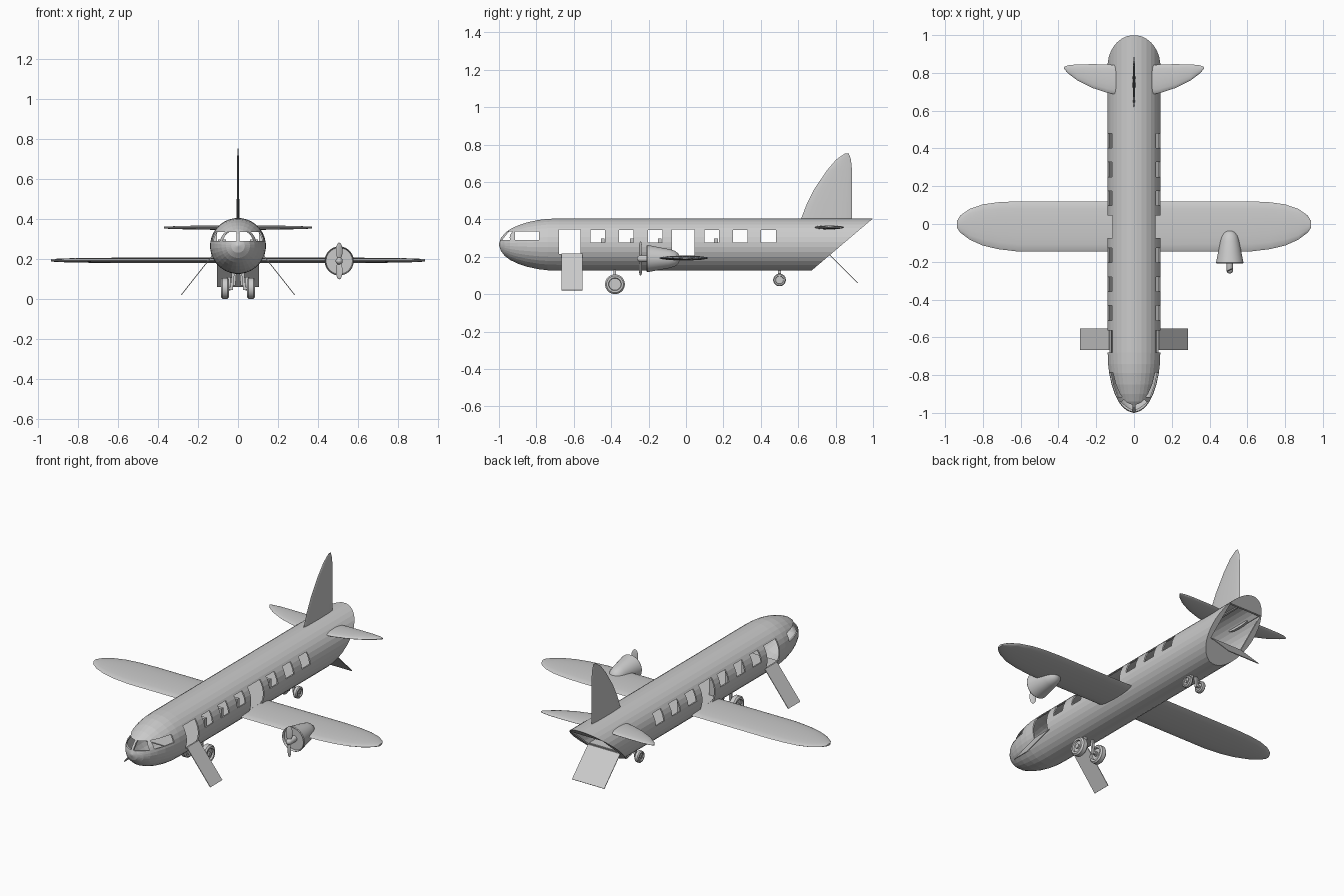
import bpy, bmesh, math
from mathutils import Vector, Matrix

cube = bpy.data.objects.get("Cube")
if cube:
    bpy.data.objects.remove(cube, do_unlink=True)

grey = bpy.data.materials.new("light_grey")
grey.use_nodes = True
GREY = (0.6, 0.6, 0.6, 1)
grey.diffuse_color = GREY
grey.node_tree.nodes["Principled BSDF"].inputs["Base Color"].default_value = GREY

AXIS_Z = 0.265
RADIUS = 0.14
WALL = 0.008


def make(name, bm):
    bmesh.ops.recalc_face_normals(bm, faces=bm.faces)
    mesh = bpy.data.meshes.new(name)
    bm.to_mesh(mesh)
    bm.free()
    mesh.materials.append(grey)
    ob = bpy.data.objects.new(name, mesh)
    bpy.context.collection.objects.link(ob)
    return ob


def smooth(ob, angle=35):
    bpy.ops.object.select_all(action='DESELECT')
    ob.select_set(True)
    bpy.context.view_layer.objects.active = ob
    bpy.ops.object.shade_smooth_by_angle(angle=math.radians(angle))


def box(name, lo, hi):
    bm = bmesh.new()
    lo, hi = Vector(lo), Vector(hi)
    bmesh.ops.create_cube(bm, size=1, matrix=Matrix.Translation((lo + hi) / 2)
                          @ Matrix.Diagonal((*(hi - lo), 1)))
    return make(name, bm)


def skin(bm, rings):
    """Join equal rings of points with quads and cap both ends."""
    loops = [[bm.verts.new(p) for p in ring] for ring in rings]
    n = len(loops[0])
    for a, b in zip(loops, loops[1:]):
        for i in range(n):
            bm.faces.new((a[i], a[(i + 1) % n], b[(i + 1) % n], b[i]))
    bm.faces.new(loops[0])
    bm.faces.new(loops[-1])


def lathe(profile, centre, sides=32, axis='Y'):
    """Revolve (position, radius) pairs about a line along Y or X."""
    cx, cy, cz = centre
    rings = []
    for pos, r in profile:
        ring = []
        for i in range(sides):
            a = 2 * math.pi * (i + 0.5) / sides
            u, v = r * math.cos(a), r * math.sin(a)
            ring.append((cx + u, cy + pos, cz + v) if axis == 'Y'
                        else (cx + pos, cy + u, cz + v))
        rings.append(ring)
    bm = bmesh.new()
    skin(bm, rings)
    return bm


def foil(name, stations, half_thick, place):
    """Loft a lens section along (span, leading, trailing) stations."""
    widest = max(t - l for _, l, t in stations)
    rings = []
    for span, lead, trail in stations:
        mid, half = (lead + trail) / 2, (trail - lead) / 2
        thick = half_thick * (0.35 + 0.65 * 2 * half / widest)
        rings.append([place(span, mid + half * math.cos(a), thick * math.sin(a))
                      for a in (2 * math.pi * i / 16 for i in range(16))])
    bm = bmesh.new()
    skin(bm, rings)
    smooth(make(name, bm), 40)


def panel(name, a, b, width, thick=0.004):
    """Thin plate running from edge centre a to edge centre b."""
    a, b, w = Vector(a), Vector(b), Vector(width) / 2
    n = (b - a).cross(w).normalized() * thick / 2
    bm = bmesh.new()
    skin(bm, [[p - w - n, p + w - n, p + w + n, p - w + n] for p in (a, b)])
    make(name, bm)


# Fuselage: revolved body, sliced on a slant at the tail, then hollowed
def hull(name, inset):
    profile = [(-1 + inset, 0.004), (-0.99 + inset, 0.034), (-0.97 + inset, 0.06),
               (-0.94, 0.083), (-0.9, 0.102), (-0.85, 0.119), (-0.79, 0.132),
               (-0.74, 0.138), (-0.68, RADIUS), (1.1, RADIUS)]
    bm = lathe([(y, max(0.003, r - inset)) for y, r in profile], (0, 0, AXIS_Z))
    normal = Vector((0, 0.28, -0.33)).normalized()
    point = Vector((0, 0.67, 0.125)) - normal * inset
    cut = bmesh.ops.bisect_plane(bm, geom=bm.verts[:] + bm.edges[:] + bm.faces[:],
                                 plane_co=point, plane_no=normal, clear_outer=True)
    edges = [e for e in cut['geom_cut'] if isinstance(e, bmesh.types.BMEdge)]
    bmesh.ops.contextual_create(bm, geom=edges)
    return make(name, bm)


fuselage = hull("fuselage", 0)
cutters = [hull("cabin_cutter", WALL)]

# Door and window openings pass through both sides
openings = [(-0.68, -0.565, 0.215, 0.345), (-0.075, 0.045, 0.205, 0.345),
            (-0.915, -0.785, 0.29, 0.335)]
openings += [(y, y + 0.078, 0.275, 0.343)
             for y in (-0.51, -0.358, -0.204, 0.098, 0.25, 0.402)]
for y0, y1, z0, z1 in openings:
    cutters.append(box("opening_cutter", (-0.3, y0, z0), (0.3, y1, z1)))

# Two windscreen panes either side of a centre post
for s in (-1, 1):
    bm = bmesh.new()
    shape = [(0.007, 0.29), (0.078, 0.29), (0.055, 0.335), (0.007, 0.335)]
    skin(bm, [[(s * x, y, z) for x, z in shape] for y in (-1.1, -0.925)])
    cutters.append(make("windscreen_cutter", bm))

# Rear hatch opening in the slanted tail
cutters.append(box("hatch_cutter", (-0.105, 0.72, 0.21), (0.105, 1.2, 0.35)))

for c in cutters:
    c.hide_render = True
    mod = fuselage.modifiers.new("cut", 'BOOLEAN')
    mod.operation, mod.solver, mod.object = 'DIFFERENCE', 'EXACT', c
bpy.context.view_layer.update()
graph = bpy.context.evaluated_depsgraph_get()
cut_mesh = bpy.data.meshes.new_from_object(fuselage.evaluated_get(graph))
fuselage.modifiers.clear()
fuselage.data = cut_mesh
for c in cutters:
    bpy.data.objects.remove(c, do_unlink=True)

# Cabin floor, seats and open ramps
box("cabin_floor", (-0.118, -0.7, 0.2), (0.118, 0.74, 0.206))
for y in (-0.445, -0.29, -0.14, 0.16):
    for s in (-1, 1):
        box("seat_back", (s * 0.08 - 0.02, y - 0.01, 0.206),
            (s * 0.08 + 0.02, y + 0.01, 0.297))
for s, side in ((1, "left"), (-1, "right")):
    panel(side + "_door_ramp", (s * 0.13, -0.61, 0.215), (s * 0.284, -0.61, 0.02),
          (0, 0.112, 0))
panel("rear_ramp", (0, 0.768, 0.21), (0, 0.918, 0.06), (0.212, 0, 0))

# Wings, stabilisers and fin
wing = [(0.1, -0.145, 0.12), (0.62, -0.145, 0.12), (0.72, -0.133, 0.115),
        (0.8, -0.114, 0.104), (0.87, -0.083, 0.08), (0.92, -0.045, 0.045),
        (0.937, -0.02, 0.015)]
stabiliser = [(0.09, 0.685, 0.84), (0.14, 0.694, 0.845), (0.22, 0.72, 0.846),
              (0.3, 0.76, 0.845), (0.35, 0.798, 0.84), (0.37, 0.822, 0.832)]
fin = [(0.39, 0.61, 0.888), (0.48, 0.645, 0.888), (0.56, 0.685, 0.888),
       (0.66, 0.752, 0.888), (0.72, 0.803, 0.882), (0.752, 0.85, 0.87)]
for s, side in ((1, "left"), (-1, "right")):
    foil(side + "_wing", wing, 0.013, lambda u, v, t: (s * u, v, 0.193 + t))
    foil(side + "_stabiliser", stabiliser, 0.011,
         lambda u, v, t: (s * u, v, 0.357 + t))
foil("tail_fin", fin, 0.007, lambda u, v, t: (t, v, u))

# Single engine with spinner and two-bladed propeller
EX, EZ = 0.507, 0.19
cowl = [(-0.195, 0.06), (-0.195, 0.066), (-0.21, 0.07), (-0.205, 0.073), (-0.15, 0.062),
        (-0.09, 0.051), (-0.06, 0.042), (-0.042, 0.028), (-0.03, 0.004)]
smooth(make("engine_cowl", lathe(cowl, (EX, 0, EZ))), 40)
spinner = [(-0.262, 0.004), (-0.257, 0.013), (-0.245, 0.018), (-0.19, 0.018)]
smooth(make("propeller_hub", lathe(spinner, (EX, 0, EZ), 16)), 40)
for s in (-1, 1):
    bm = bmesh.new()
    bmesh.ops.create_uvsphere(bm, u_segments=16, v_segments=10, radius=1,
                              matrix=Matrix.Translation((EX, -0.243, EZ + s * 0.05))
                              @ Matrix.Rotation(s * 0.45, 4, 'Z')
                              @ Matrix.Diagonal((0.019, 0.004, 0.042, 1)))
    smooth(make("propeller_blade", bm))


# Landing gear: paired wheels with recessed hubs, axles and legs
def gear(name, x, y, z, r, half):
    for s in (-1, 1):
        tyre = [(-half * 0.5, r * 0.5), (-half * 0.5, r * 0.6), (-half, r * 0.65),
                (-half, r * 0.85), (-half * 0.6, r), (half * 0.6, r),
                (half, r * 0.85), (half, r * 0.65), (half * 0.5, r * 0.6),
                (half * 0.5, r * 0.5)]
        smooth(make(name + "_wheel", lathe(tyre, (s * x, y, z), 24, 'X')))
        hub = [(-half * 0.9, r * 0.25), (half * 0.9, r * 0.25)]
        make(name + "_hub", lathe(hub, (s * x, y, z), 16, 'X'))
        inner = x - half - 0.012
        box(name + "_axle", (min(s * inner, s * x), y - 0.006, z - 0.006),
            (max(s * inner, s * x), y + 0.006, z + 0.006))
        panel(name + "_leg", (s * inner, y, z - 0.008), (s * inner * 0.7, y, 0.14),
              (0, 0.014, 0), 0.014)


gear("front_gear", 0.065, -0.38, 0.053, 0.053, 0.02)
gear("rear_gear", 0.045, 0.5, 0.076, 0.034, 0.013)
